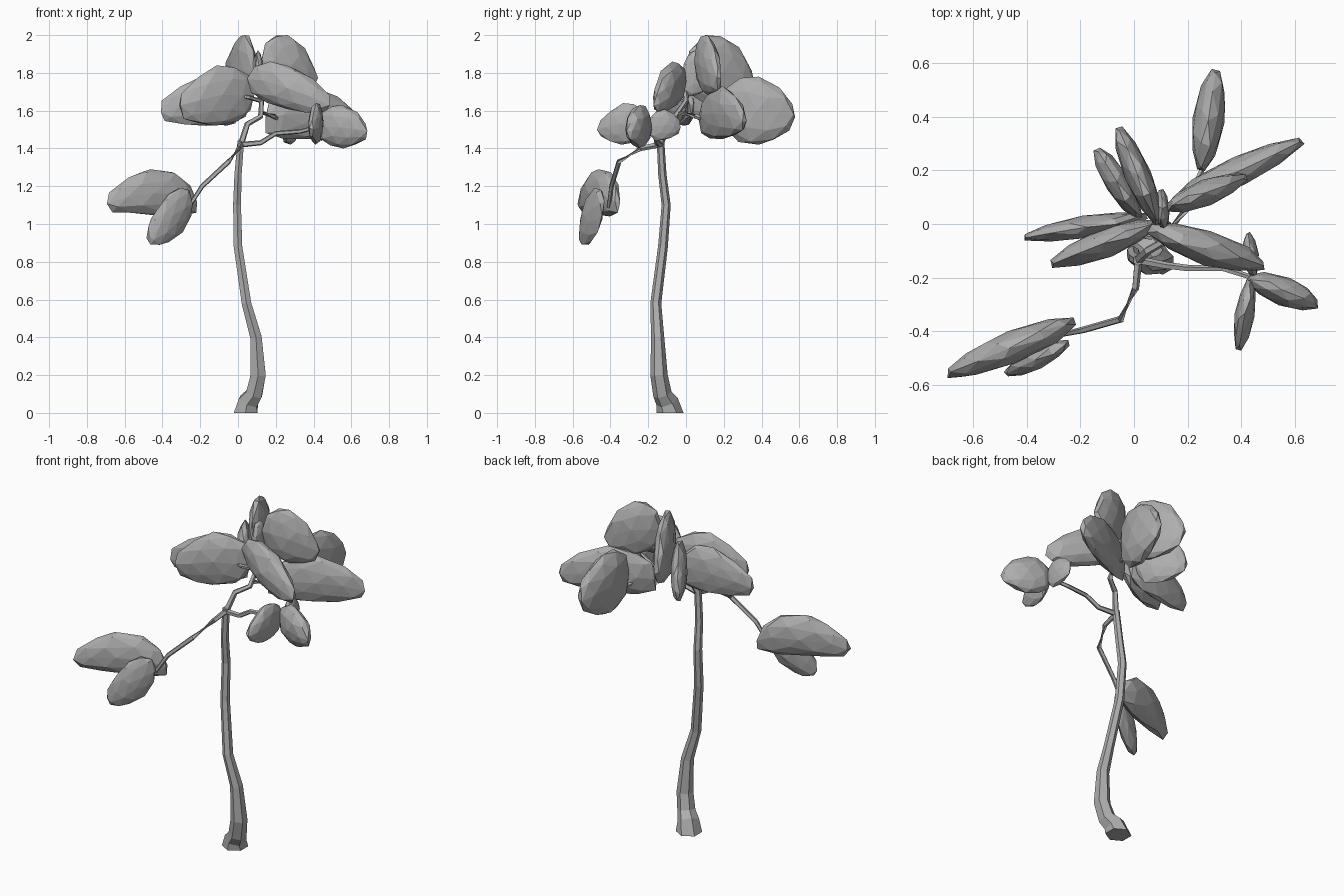
import bpy, bmesh, math, random
from mathutils import Vector

cube = bpy.data.objects.get("Cube")
if cube:
    bpy.data.objects.remove(cube, do_unlink=True)

random.seed(4)
grey = bpy.data.materials.new("plain grey")
grey.use_nodes = True
grey.diffuse_color = (0.42, 0.42, 0.42, 1)
grey.node_tree.nodes["Principled BSDF"].inputs["Base Color"].default_value = (0.42, 0.42, 0.42, 1)


def add_object(name, bm):
    bmesh.ops.recalc_face_normals(bm, faces=bm.faces)
    mesh = bpy.data.meshes.new(name)
    bm.to_mesh(mesh)
    bm.free()
    mesh.materials.append(grey)
    obj = bpy.data.objects.new(name, mesh)
    bpy.context.collection.objects.link(obj)
    return obj


def limb(name, path, sides, level_ends=False):
    """Faceted tube through (x, y, z, radius) points."""
    bm = bmesh.new()
    pts = [Vector(p[:3]) for p in path]
    rings = []
    for i, p in enumerate(pts):
        axis = (pts[min(i + 1, len(pts) - 1)] - pts[max(i - 1, 0)]).normalized()
        if level_ends and i == 0:
            axis = Vector((0, 0, 1))
        ref = Vector((0, 1, 0)) if abs(axis.y) < 0.8 else Vector((1, 0, 0))
        a = (ref - axis * ref.dot(axis)).normalized()
        b = axis.cross(a)
        ring = []
        for k in range(sides):
            t = math.tau * k / sides
            ring.append(bm.verts.new(p + (a * math.cos(t) + b * math.sin(t)) * path[i][3]))
        rings.append(ring)
    for r, s in zip(rings, rings[1:]):
        for k in range(sides):
            n = (k + 1) % sides
            bm.faces.new((r[k], r[n], s[n], s[k]))
    bm.faces.new(rings[0])
    bm.faces.new(rings[-1])
    return add_object(name, bm)


def leaf(name, inner, outer, low, high, thick, slope=0.0, arch=0.3, slim=1.0):
    """Upright low-poly pad from inner to outer (x, y), fitted to low..high."""
    bm = bmesh.new()
    bmesh.ops.create_icosphere(bm, subdivisions=2, radius=1)
    for v in bm.verts:
        u, t, w = v.co
        j = lambda: random.uniform(-0.05, 0.05)
        w = w * slim * (1 - 0.2 * u) + slope * u - arch * u * u
        v.co = (u + j(), t * (1 - 0.15 * u * u) + j(), w + j())
    # fit the shape to its box, then turn it towards the tip
    a, b = Vector(inner), Vector(outer)
    along = b - a
    side = Vector((-along.y, along.x)).normalized()
    lo = [min(v.co[i] for v in bm.verts) for i in range(3)]
    hi = [max(v.co[i] for v in bm.verts) for i in range(3)]
    for v in bm.verts:
        f = [(v.co[i] - lo[i]) / (hi[i] - lo[i]) for i in range(3)]
        xy = a + along * f[0] + side * thick * (f[1] - 0.5)
        v.co = (xy.x, xy.y, low + (high - low) * f[2])
    return add_object(name, bm)


# Trunk with flared foot
limb("trunk", [
    (0.04, -0.085, 0, 0.072), (0.055, -0.1, 0.06, 0.06), (0.085, -0.125, 0.1, 0.05),
    (0.107, -0.143, 0.2, 0.046), (0.095, -0.15, 0.4, 0.035), (0.045, -0.16, 0.58, 0.029),
    (0.0, -0.122, 0.88, 0.026), (-0.005, -0.105, 1.1, 0.024), (0.0, -0.125, 1.26, 0.022),
    (0.015, -0.135, 1.44, 0.02)], 6, True)

# Branches
limb("low_branch", [
    (0.015, -0.14, 1.42, 0.016), (0.005, -0.24, 1.4, 0.014), (-0.05, -0.355, 1.33, 0.014),
    (-0.19, -0.395, 1.2, 0.013), (-0.26, -0.41, 1.09, 0.01)], 5)
limb("side_branch", [
    (0.015, -0.135, 1.42, 0.016), (0.12, -0.155, 1.43, 0.014), (0.2, -0.165, 1.48, 0.013),
    (0.33, -0.165, 1.49, 0.012), (0.44, -0.2, 1.52, 0.01)], 5)
limb("crown_branch", [
    (0.015, -0.135, 1.42, 0.018), (0.05, -0.1, 1.53, 0.016), (0.12, -0.06, 1.57, 0.015),
    (0.125, 0.0, 1.65, 0.014), (0.08, 0.0, 1.78, 0.01)], 5)
limb("back_twig", [
    (0.12, -0.04, 1.59, 0.013), (0.19, 0.05, 1.57, 0.013), (0.26, 0.22, 1.52, 0.01)], 5)
limb("front_twig", [
    (0.125, 0.0, 1.65, 0.012), (0.06, -0.05, 1.67, 0.011), (0.0, -0.04, 1.68, 0.009)], 5)

# Leaves on the low branch
leaf("low_large_leaf", (-0.22, -0.36), (-0.7, -0.56), 1.04, 1.29, 0.12, -0.05, 0.5)
leaf("low_small_leaf", (-0.24, -0.44), (-0.48, -0.56), 0.89, 1.19, 0.08, -0.6, 0.1, 0.8)

# Leaves on the side branch
leaf("side_outer_leaf", (0.42, -0.2), (0.69, -0.3), 1.4, 1.63, 0.11, -0.1, 0.1)
leaf("side_front_leaf", (0.435, -0.2), (0.39, -0.47), 1.42, 1.64, 0.075, -0.15, 0.1)
leaf("side_back_leaf", (0.445, -0.2), (0.425, -0.03), 1.44, 1.61, 0.06, 0, 0.2)

# Crown leaves
leaf("crown_right_leaf", (0.05, 0.03), (-0.41, -0.05), 1.52, 1.79, 0.085, -0.15, 0.3)
leaf("crown_front_right_leaf", (0.08, 0.0), (-0.31, -0.15), 1.52, 1.84, 0.11, -0.2, 0.2)
leaf("crown_back_right_leaf", (0.02, 0.02), (-0.14, 0.28), 1.52, 1.84, 0.09, -0.2, 0.2)
leaf("crown_back_leaf", (0.09, 0.0), (-0.06, 0.36), 1.63, 2.0, 0.1, -0.15, 0.25)
leaf("crown_centre_leaf", (0.11, -0.02), (0.1, 0.13), 1.68, 1.92, 0.055)
leaf("crown_top_leaf", (0.12, 0.06), (0.42, 0.175), 1.68, 2.0, 0.1, -0.3, 0.2)
leaf("crown_front_left_leaf", (0.05, -0.02), (0.49, -0.16), 1.59, 1.86, 0.13, -0.5, 0.2, 0.85)
leaf("crown_left_leaf", (0.14, 0.08), (0.63, 0.31), 1.45, 1.73, 0.11, -0.05, 0.3)
leaf("crown_far_back_leaf", (0.25, 0.2), (0.305, 0.575), 1.42, 1.78, 0.12, -0.1, 0.05)
